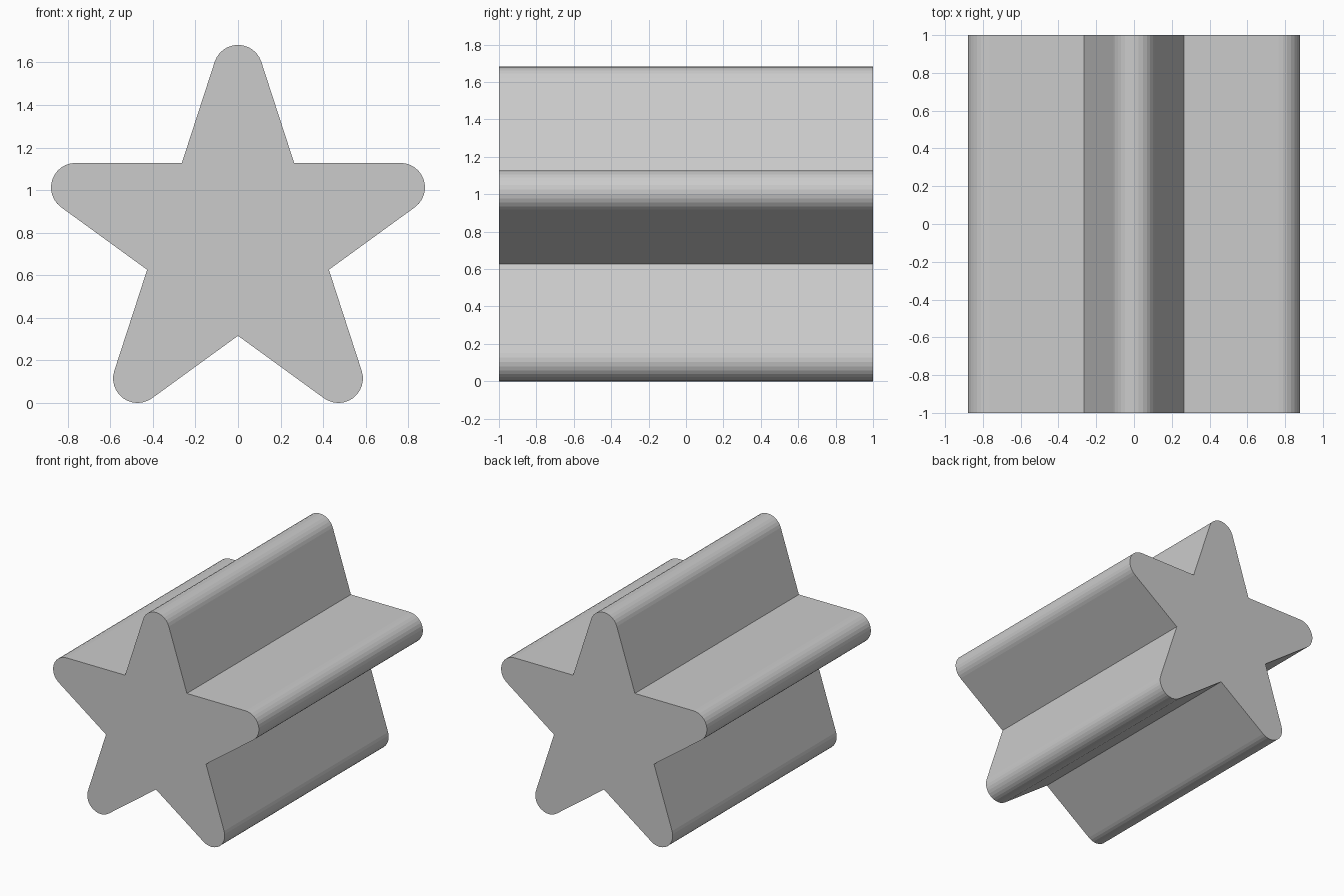
import bpy, bmesh
from math import sin, cos, radians, pi

if "Cube" in bpy.data.objects:
    bpy.data.objects.remove(bpy.data.objects["Cube"])

INNER = 0.449                      # radius of the notch corners
ARM = 0.803                        # distance to the centre of each rounded tip
TIP = (INNER * 2.618 - ARM) * sin(radians(18))   # tip radius tangent to the arm sides
CENTRE_Z = ARM * cos(radians(36)) + TIP
SEGMENTS = 12

# Star profile: a rounded tip followed by a sharp notch, five times
profile = []
for arm in range(5):
    a = pi / 2 + arm * 2 * pi / 5
    for i in range(SEGMENTS + 1):
        t = a + radians(-72 + 144 * i / SEGMENTS)
        profile.append((ARM * cos(a) + TIP * cos(t),
                        ARM * sin(a) + TIP * sin(t)))
    n = a + pi / 5
    profile.append((INNER * cos(n), INNER * sin(n)))

# Extrude the profile from front to back
bm = bmesh.new()
face = bm.faces.new([bm.verts.new((x, -1, z + CENTRE_Z)) for x, z in profile])
new = bmesh.ops.extrude_face_region(bm, geom=[face], use_keep_orig=True)["geom"]
bmesh.ops.translate(bm, vec=(0, 2, 0),
                    verts=[v for v in new if isinstance(v, bmesh.types.BMVert)])
bmesh.ops.recalc_face_normals(bm, faces=bm.faces)

mesh = bpy.data.meshes.new("star_prism")
bm.to_mesh(mesh)
bm.free()
star = bpy.data.objects.new("star_prism", mesh)
bpy.context.collection.objects.link(star)
